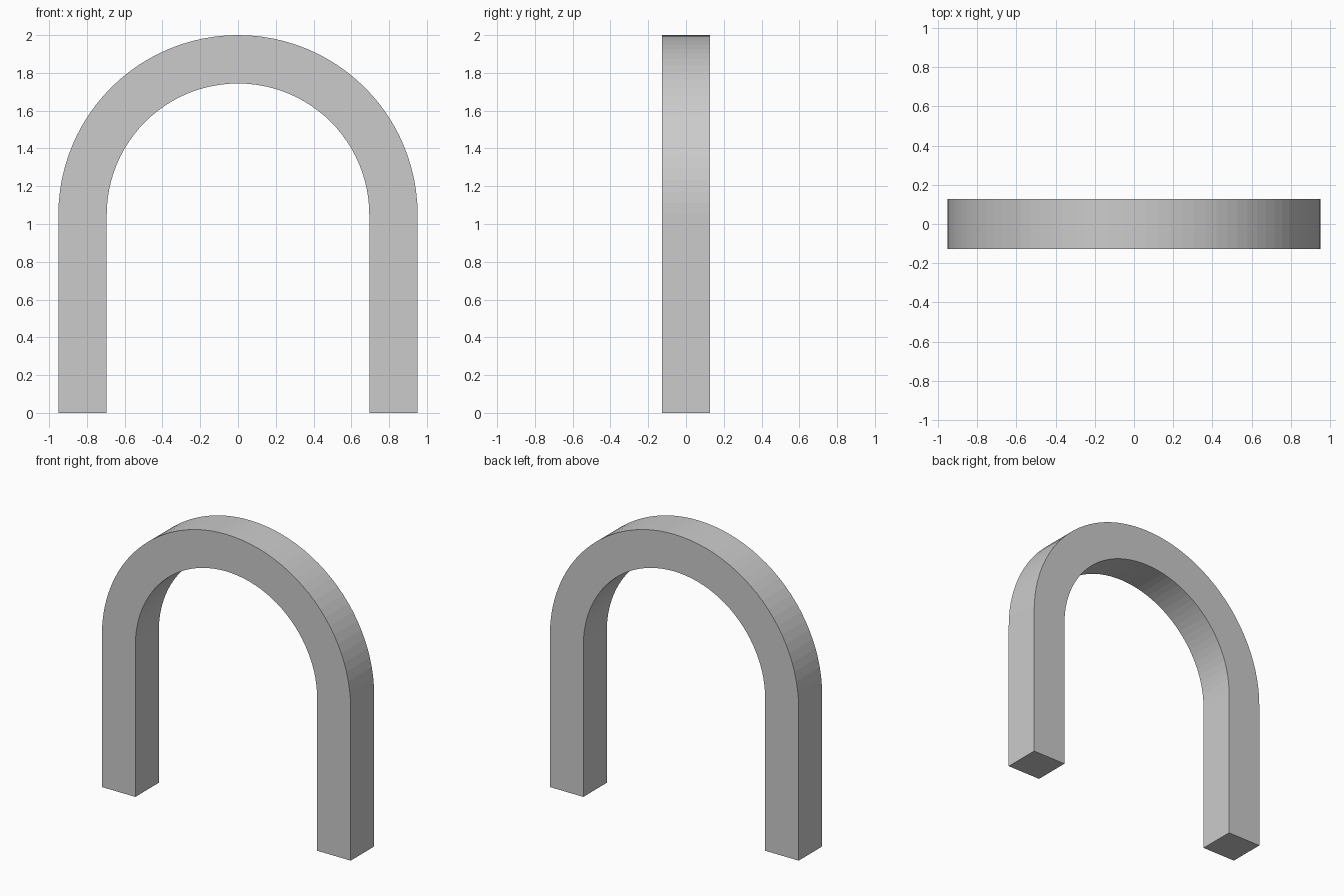
import bpy, bmesh
from math import pi, cos, sin

if "Cube" in bpy.data.objects:
    bpy.data.objects.remove(bpy.data.objects["Cube"])

OUTER, INNER = 0.951, 0.695   # arch radii
SPRING = 1.049                # height where the legs meet the curve
HALF_DEPTH = 0.128
SEGMENTS = 48


def side_path(radius):
    """Right foot, half circle over the top, left foot."""
    arc = [(radius * cos(pi * i / SEGMENTS), SPRING + radius * sin(pi * i / SEGMENTS))
           for i in range(SEGMENTS + 1)]
    return [(radius, 0)] + arc + [(-radius, 0)]


# Arch: rectangular sections bridged along the leg-curve-leg path
bm = bmesh.new()
sections = []
for (xo, zo), (xi, zi) in zip(side_path(OUTER), side_path(INNER)):
    corners = [(xo, -HALF_DEPTH, zo), (xo, HALF_DEPTH, zo),
               (xi, HALF_DEPTH, zi), (xi, -HALF_DEPTH, zi)]
    sections.append([bm.verts.new(c) for c in corners])

for a, b in zip(sections, sections[1:]):
    for k in range(4):
        n = (k + 1) % 4
        bm.faces.new((a[k], a[n], b[n], b[k]))

# Flat undersides of both feet
bm.faces.new(sections[0])
bm.faces.new(sections[-1])
bmesh.ops.recalc_face_normals(bm, faces=bm.faces)

mesh = bpy.data.meshes.new("arch")
bm.to_mesh(mesh)
bm.free()
bpy.context.collection.objects.link(bpy.data.objects.new("arch", mesh))
